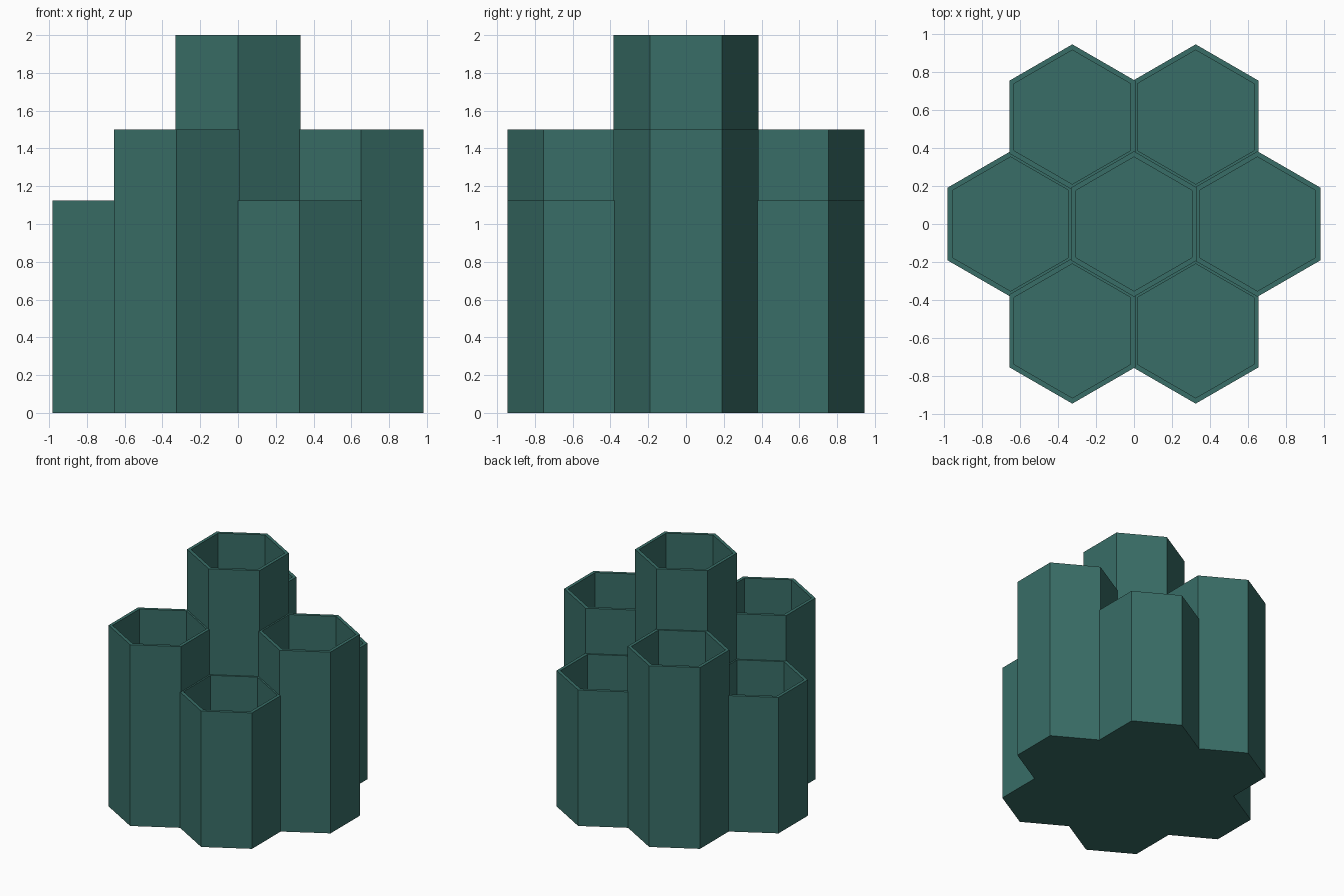
import bpy, bmesh, math

if "Cube" in bpy.data.objects:
    bpy.data.objects.remove(bpy.data.objects["Cube"])

SPACING = 0.65      # distance between tube centres
OUTER_R = 0.383     # outer corner radius
INNER_R = 0.353     # inner corner radius
FLOOR = 0.03        # thickness of the closed base
TALL, MID, LOW = 2.0, 1.5, 1.125

green = bpy.data.materials.new("dark teal green")
green.diffuse_color = (0.040, 0.155, 0.135, 1)
green.use_nodes = True
green.node_tree.nodes["Principled BSDF"].inputs["Base Color"].default_value = green.diffuse_color


def hex_ring(bm, r, z, cx, cy):
    """Six corners with points facing front and back."""
    return [bm.verts.new((cx + r * math.cos(math.radians(30 + 60 * i)),
                          cy + r * math.sin(math.radians(30 + 60 * i)), z))
            for i in range(6)]


def hex_tube(name, cx, cy, height):
    """Open-topped hexagonal cup: outside, rim, inside and floor."""
    bm = bmesh.new()
    rings = [hex_ring(bm, r, z, cx, cy) for r, z in
             ((OUTER_R, 0), (OUTER_R, height), (INNER_R, height), (INNER_R, FLOOR))]
    bm.faces.new(rings[0][::-1])
    bm.faces.new(rings[-1])
    for a, b in zip(rings, rings[1:]):
        for i in range(6):
            j = (i + 1) % 6
            bm.faces.new((a[i], a[j], b[j], b[i]))
    mesh = bpy.data.meshes.new(name)
    bm.to_mesh(mesh)
    bm.free()
    mesh.materials.append(green)
    obj = bpy.data.objects.new(name, mesh)
    bpy.context.collection.objects.link(obj)
    return obj


# central tube with six tubes of alternating height around it
holder = hex_tube("hexagon_tube_holder", 0, 0, TALL)
for k in range(6):
    a = math.radians(60 * k)
    tube = hex_tube(f"outer_tube_{k + 1}", SPACING * math.cos(a),
                    SPACING * math.sin(a), LOW if k % 2 else MID)
    # fuse the tube into the holder
    mod = holder.modifiers.new("fuse", 'BOOLEAN')
    mod.operation = 'UNION'
    mod.solver = 'EXACT'
    mod.object = tube
    bpy.context.view_layer.objects.active = holder
    bpy.ops.object.modifier_apply(modifier=mod.name)
    bpy.data.objects.remove(tube)
